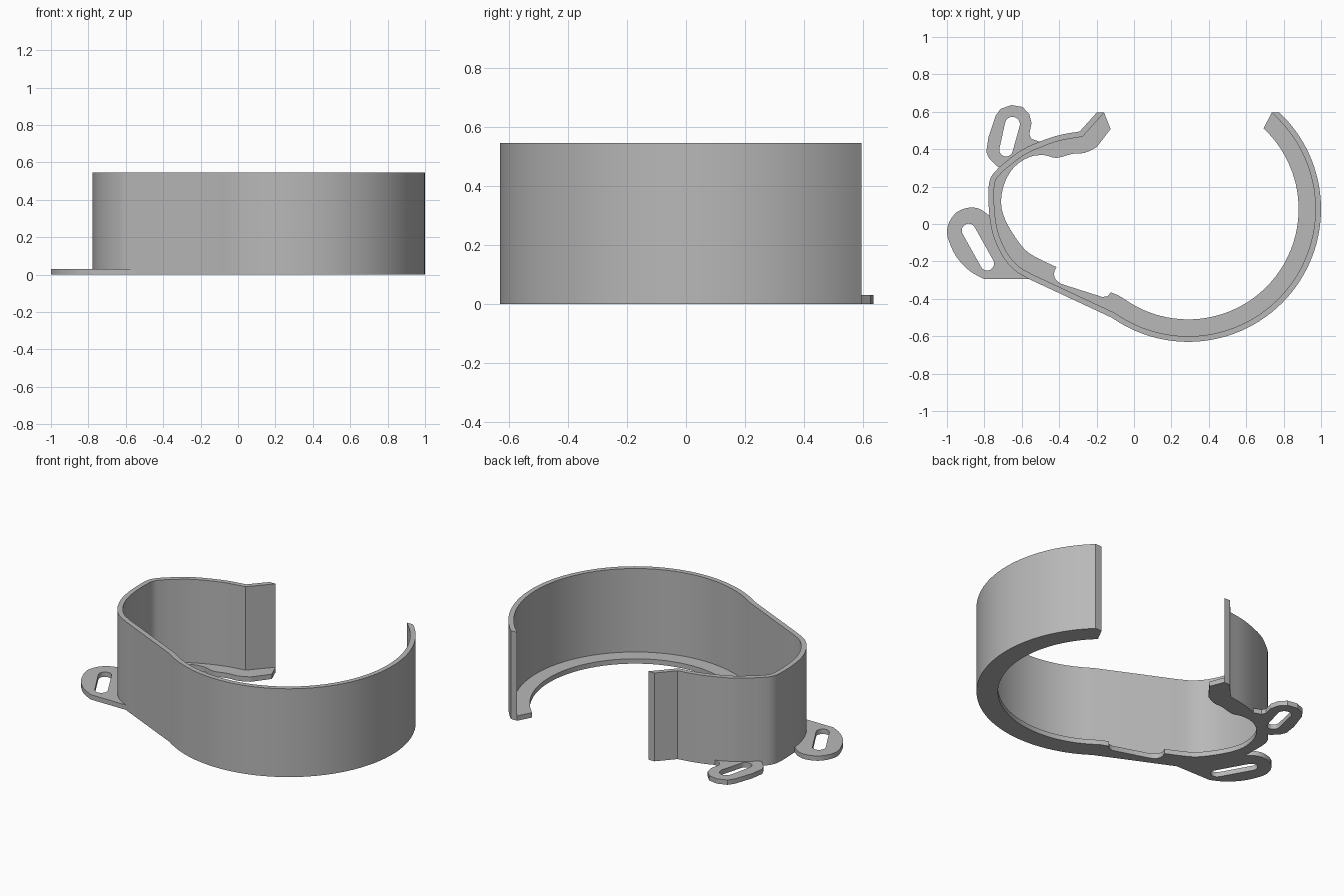
import bpy, bmesh
from math import sin, cos, pi, radians, asin, degrees
from mathutils import Vector

cube = bpy.data.objects.get("Cube")
if cube:
    bpy.data.objects.remove(cube, do_unlink=True)

HEIGHT, PLATE, THICK, END_Y = 0.545, 0.03, 0.03, 0.595
CENTRE, R_OUT, R_LIP = Vector((0.29, 0.08)), 0.71, 0.59

grey = bpy.data.materials.new("plain grey")
grey.use_nodes = True
grey.diffuse_color = (0.48, 0.48, 0.48, 1)
grey.node_tree.nodes["Principled BSDF"].inputs["Base Color"].default_value = (0.48, 0.48, 0.48, 1)


def smooth(pts, steps=5):
    """Rounded path through the points."""
    p = [Vector(q) for q in pts]
    p = [2 * p[0] - p[1]] + p + [2 * p[-1] - p[-2]]
    out = []
    for a, b, c, d in zip(p, p[1:], p[2:], p[3:]):
        for i in range(steps):
            t = i / steps
            out.append(0.5 * (2 * b + (c - a) * t + (2 * a - 5 * b + 4 * c - d) * t ** 2
                              + (3 * b - a - 3 * c + d) * t ** 3))
    return out + [p[-2]]


def arc(centre, r, a0, a1, n):
    return [Vector(centre) + r * Vector((cos(radians(a0 + (a1 - a0) * i / n)),
                                         sin(radians(a0 + (a1 - a0) * i / n)))) for i in range(n + 1)]


def offset(path, dist):
    """Parallel path on the left side, with both ends cut level at END_Y."""
    out = []
    for i, p in enumerate(path):
        d0 = (p - path[i - 1]).normalized() if i else None
        d1 = (path[i + 1] - p).normalized() if i < len(path) - 1 else None
        d0, d1 = d0 or d1, d1 or d0
        n0, n1 = Vector((-d0.y, d0.x)), Vector((-d1.y, d1.x))
        n = (n0 + n1).normalized()
        q = p + n * (dist / n.dot(n0))
        if i in (0, len(path) - 1):
            q = q + d0 * ((END_Y - q.y) / d0.y)
        out.append(q)
    return out


def extrude(name, loops, height):
    """Solid from an outline and optional holes."""
    bm = bmesh.new()
    edges = []
    for loop in loops:
        clean = [Vector(p) for p in loop]
        clean = [p for i, p in enumerate(clean) if (p - clean[i - 1]).length > 1e-4]
        vs = [bm.verts.new((p.x, p.y, 0)) for p in clean]
        edges += [bm.edges.new((vs[i - 1], vs[i])) for i in range(len(vs))]
    bmesh.ops.triangle_fill(bm, use_beauty=True, edges=edges)
    res = bmesh.ops.extrude_face_region(bm, geom=bm.faces[:], use_keep_orig=True)
    top = [g for g in res["geom"] if isinstance(g, bmesh.types.BMVert)]
    bmesh.ops.translate(bm, verts=top, vec=(0, 0, height))
    bmesh.ops.recalc_face_normals(bm, faces=bm.faces[:])
    me = bpy.data.meshes.new(name)
    bm.to_mesh(me)
    bm.free()
    me.materials.append(grey)
    ob = bpy.data.objects.new(name, me)
    bpy.context.collection.objects.link(ob)
    bpy.ops.object.select_all(action="DESELECT")
    ob.select_set(True)
    bpy.context.view_layer.objects.active = ob
    bpy.ops.object.shade_smooth_by_angle(angle=radians(25))
    return ob


# Outer wall path, from the left-hand end round to the right-hand end
back = smooth([(-.29, .495), (-.40, .475), (-.505, .44), (-.61, .39), (-.72, .305)])
side = smooth([(-.72, .305), (-.765, .25), (-.778, .18), (-.773, .045), (-.75, -.07),
               (-.70, -.176), (-.635, -.25), (-.56, -.295)])
end_angle = 360 + degrees(asin((END_Y - CENTRE.y) / R_OUT))
big = arc(CENTRE, R_OUT, 235, end_angle, 56)
outer = [Vector((-.2, END_Y))] + back + side[1:] + big
inner = offset(outer, THICK)
extrude("wall", [outer + inner[::-1]], HEIGHT)

# Inward lip along the bottom of the wall
lip = [Vector((-.125, .508)), Vector((-.2, .41))]
lip += smooth([(-.2, .41), (-.265, .38), (-.33, .375), (-.415, .353), (-.48, .368), (-.56, .358),
               (-.64, .305), (-.69, .225), (-.71, .134), (-.70, .053), (-.655, -.04),
               (-.585, -.135), (-.52, -.18), (-.415, -.23)], 3)
lip += smooth([(-.415, -.23), (-.427, -.262), (-.42, -.295), (-.39, -.32)], 3)
lip += smooth([(-.17, -.39), (-.14, -.385), (-.125, -.365)], 3)
lip += [Vector((-.08, -.383))] + arc(CENTRE, R_LIP, 238, 407, 50)
extrude("bottom_lip", [inner + lip[::-1]], PLATE)


# Slotted strap lugs on the outside of the wall
def wall_part(a, b):
    near = lambda q: min(range(len(outer)), key=lambda i: (outer[i] - Vector(q)).length)
    return outer[near(a):near(b) + 1]


def slot(a, b, ra, rb):
    a, b = Vector(a), Vector(b)
    ang = degrees((a - b).angle_signed(Vector((1, 0))))
    return arc(a, ra, ang - 90, ang + 90, 10) + arc(b, rb, ang + 90, ang + 270, 10)


side_edge = smooth([(-.80, -.295), (-.88, -.25), (-.95, -.175), (-.99, -.09), (-1, -.037),
                    (-.985, .016), (-.945, .065), (-.88, .088), (-.825, .08), (-.773, .045)], 3)
extrude("side_lug", [wall_part((-.773, .045), (-.56, -.295)) + side_edge[:-1],
                     slot((-.884, -.035), (-.785, -.212), .037, .037)], PLATE)

back_edge = [(-.735, .31), (-.773, .348), (-.79, .385), (-.778, .465), (-.74, .578), (-.714, .615),
             (-.655, .636), (-.596, .626), (-.56, .588), (-.548, .54), (-.56, .48), (-.548, .455)]
extrude("back_lug", [wall_part((-.505, .44), (-.72, .305)) + back_edge,
                     slot((-.65, .533), (-.684, .397), .04, .036)], PLATE)
